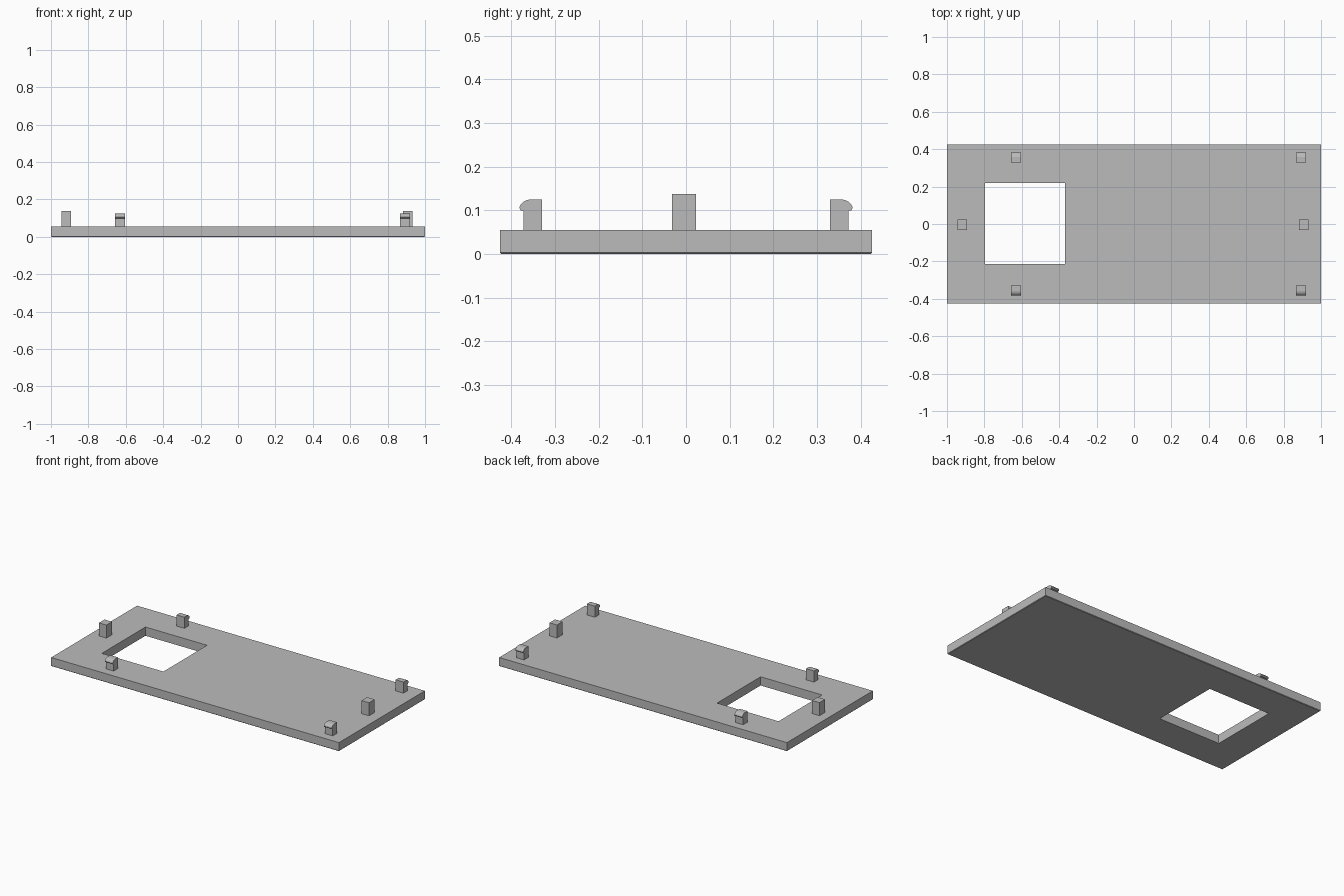
import bpy, bmesh

cube = bpy.data.objects.get("Cube")
if cube:
    bpy.data.objects.remove(cube, do_unlink=True)

GREY = (0.5, 0.5, 0.5, 1)
grey = bpy.data.materials.new("plain grey")
grey.use_nodes = True
grey.diffuse_color = GREY
grey.node_tree.nodes["Principled BSDF"].inputs["Base Color"].default_value = GREY


def finish(name, bm):
    bmesh.ops.recalc_face_normals(bm, faces=bm.faces)
    mesh = bpy.data.meshes.new(name)
    bm.to_mesh(mesh)
    bm.free()
    mesh.materials.append(grey)
    obj = bpy.data.objects.new(name, mesh)
    bpy.context.collection.objects.link(obj)
    return obj


def box_mesh(low, high):
    bm = bmesh.new()
    bmesh.ops.create_cube(bm, size=1)
    for v in bm.verts:
        v.co = [h if c > 0 else l for c, l, h in zip(v.co, low, high)]
    return bm


# Base plate with a fine chamfer around the underside
bm = box_mesh((-1, -0.426, 0), (1, 0.426, 0.055))
under = [e for e in bm.edges if all(v.co.z < 0.01 for v in e.verts)]
bmesh.ops.bevel(bm, geom=under, offset=0.003, segments=1, affect='EDGES')
plate = finish("base_plate", bm)

# Square window through the plate
cutter = finish("window_cutter", box_mesh((-0.796, -0.215, -0.1), (-0.368, 0.218, 0.2)))
cutter.hide_render = True
cutter.hide_set(True)
cutter.display_type = 'WIRE'
cut = plate.modifiers.new("window", 'BOOLEAN')
cut.operation = 'DIFFERENCE'
cut.solver = 'EXACT'
cut.object = cutter

# Locating posts, one near each end
for side, x in (("right", -0.918), ("left", 0.907)):
    finish(side + "_post", box_mesh((x - 0.026, -0.032, 0.05), (x + 0.026, 0.023, 0.137)))

# Snap clips: hooked profile extruded across x, hooks facing outwards
HOOK = [(0.33, 0.05), (0.372, 0.05), (0.372, 0.098), (0.379, 0.1), (0.382, 0.106),
        (0.379, 0.113), (0.372, 0.12), (0.365, 0.123), (0.357, 0.125), (0.33, 0.125)]


def clip(name, x, facing):
    bm = bmesh.new()
    face = bm.faces.new([bm.verts.new((x - 0.027, facing * y, z)) for y, z in HOOK])
    new = bmesh.ops.extrude_face_region(bm, geom=[face])["geom"]
    moved = [g for g in new if isinstance(g, bmesh.types.BMVert)]
    bmesh.ops.translate(bm, verts=moved, vec=(0.054, 0, 0))
    finish(name, bm)


for side, x in (("right", -0.631), ("left", 0.892)):
    for end, facing in (("front", -1), ("back", 1)):
        clip(f"{end}_{side}_clip", x, facing)
